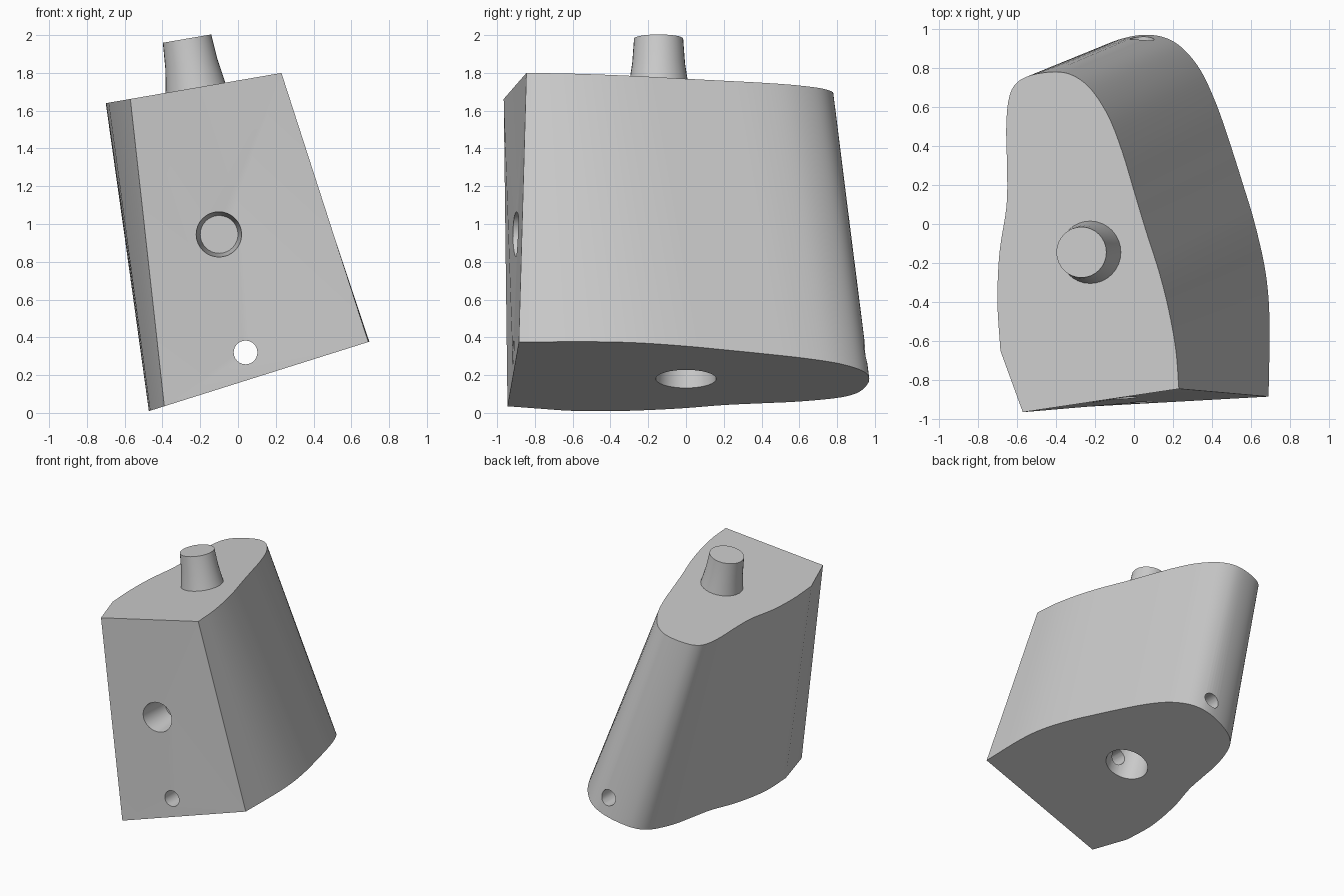
import bpy, bmesh, math
from mathutils import Vector, Matrix

cube = bpy.data.objects.get("Cube")
if cube:
    bpy.data.objects.remove(cube)

grey = bpy.data.materials.new("plain grey")
grey.use_nodes = True
grey.diffuse_color = (0.6, 0.6, 0.6, 1)
grey.node_tree.nodes["Principled BSDF"].inputs["Base Color"].default_value = grey.diffuse_color


def make_object(name, bm):
    bmesh.ops.recalc_face_normals(bm, faces=bm.faces)
    mesh = bpy.data.meshes.new(name)
    bm.to_mesh(mesh)
    bm.free()
    mesh.materials.append(grey)
    obj = bpy.data.objects.new(name, mesh)
    bpy.context.collection.objects.link(obj)
    return obj


def loft(bm, rings):
    """Skin a stack of equal-length rings and cap both ends."""
    loops = [[bm.verts.new(p) for p in ring] for ring in rings]
    for low, high in zip(loops, loops[1:]):
        for i in range(len(low)):
            j = (i + 1) % len(low)
            bm.faces.new((low[i], low[j], high[j], high[i]))
    bm.faces.new(loops[0][::-1])
    bm.faces.new(loops[-1])


def turned(name, base, axis, stations, sides):
    """Round part along an axis, from (distance, radius) stations."""
    turn = Vector(axis).to_track_quat('Z', 'Y').to_matrix().to_4x4()
    place = Matrix.Translation(base) @ turn
    angles = [math.tau * i / sides for i in range(sides)]
    bm = bmesh.new()
    loft(bm, [[place @ Vector((r * math.cos(a), r * math.sin(a), d)) for a in angles]
              for d, r in stations])
    return make_object(name, bm)


def spline(points, steps):
    """Smooth curve through the points, with free ends."""
    p = [Vector(q) for q in points]
    p = [2 * p[0] - p[1]] + p + [2 * p[-1] - p[-2]]
    out = []
    for a, b, c, d in zip(p, p[1:], p[2:], p[3:]):
        for k in range(steps):
            t = k / steps
            out.append(b + (c - a) * t / 2 + (a * 2 - b * 5 + c * 4 - d) * t * t / 2
                       + (b * 3 - a - c * 3 + d) * t ** 3 / 2)
    return out + [p[-2]]


def smooth(obj):
    bpy.ops.object.select_all(action='DESELECT')
    obj.select_set(True)
    bpy.context.view_layer.objects.active = obj
    bpy.ops.object.shade_smooth_by_angle(angle=math.radians(25))


# Sloping end planes of the block
def top_z(x):
    return 1.76 + 0.172 * x


def bottom_z(x):
    return 0.158 + 0.315 * x


# Outlines from the front left edge, round the back, to the other side
top_outline = [(.23, -.845), (.215, -.65), (.18, -.45), (.13, -.25), (.06, -.03), (0, .17),
               (-.06, .37), (-.13, .55), (-.22, .69), (-.31, .76), (-.4, .78), (-.52, .765),
               (-.6, .725), (-.64, .65), (-.655, .5), (-.65, .25), (-.655, .08),
               (-.69, -.15), (-.7, -.4), (-.685, -.65)]
bottom_outline = [(.69, -.885), (.695, -.5), (.675, -.25), (.62, 0), (.56, .2), (.49, .42),
                  (.42, .62), (.34, .79), (.25, .9), (.16, .955), (.05, .97), (-.08, .945),
                  (-.18, .895), (-.25, .8), (-.31, .6), (-.34, .4), (-.37, .2),
                  (-.43, -.05), (-.47, -.35), (-.465, -.63)]
top_ring = spline(top_outline, 5) + [Vector((-.57, -.965))]
bottom_ring = spline(bottom_outline, 5) + [Vector((-.39, -.945))]

# Leaning block
bm = bmesh.new()
loft(bm, [[(p.x, p.y, bottom_z(p.x)) for p in bottom_ring],
          [(p.x, p.y, top_z(p.x)) for p in top_ring]])
block = make_object("block", bm)

# Sockets and the cross hole, cut from the block
cutters = [
    turned("bottom_socket_cutter", (.07, 0, .18), (-.315, 0, 1),
           [(-.05, .165), (0, .16), (.3, .13)], 32),
    turned("front_socket_cutter", (-.1, -.9, .945), (0, 1, 0),
           [(-.1, .13), (0, .12), (.24, .1)], 32),
    turned("cross_hole_cutter", (.04, -1.2, .32), (0, 1, 0),
           [(0, .063), (2.4, .063)], 24),
]
bpy.context.view_layer.objects.active = block
for cutter in cutters:
    cutter.hide_render = True
    cut = block.modifiers.new("cut", 'BOOLEAN')
    cut.operation = 'DIFFERENCE'
    cut.solver = 'EXACT'
    cut.object = cutter
    bpy.ops.object.modifier_apply(modifier=cut.name)
    bpy.data.objects.remove(cutter)
smooth(block)

# Tapered peg standing square to the top plane
peg = turned("top_peg", (-.225, -.145, top_z(-.225)), (-.172, 0, 1),
             [(-.02, .163), (0, .16), (.13, .14), (.264, .13)], 32)
smooth(peg)
